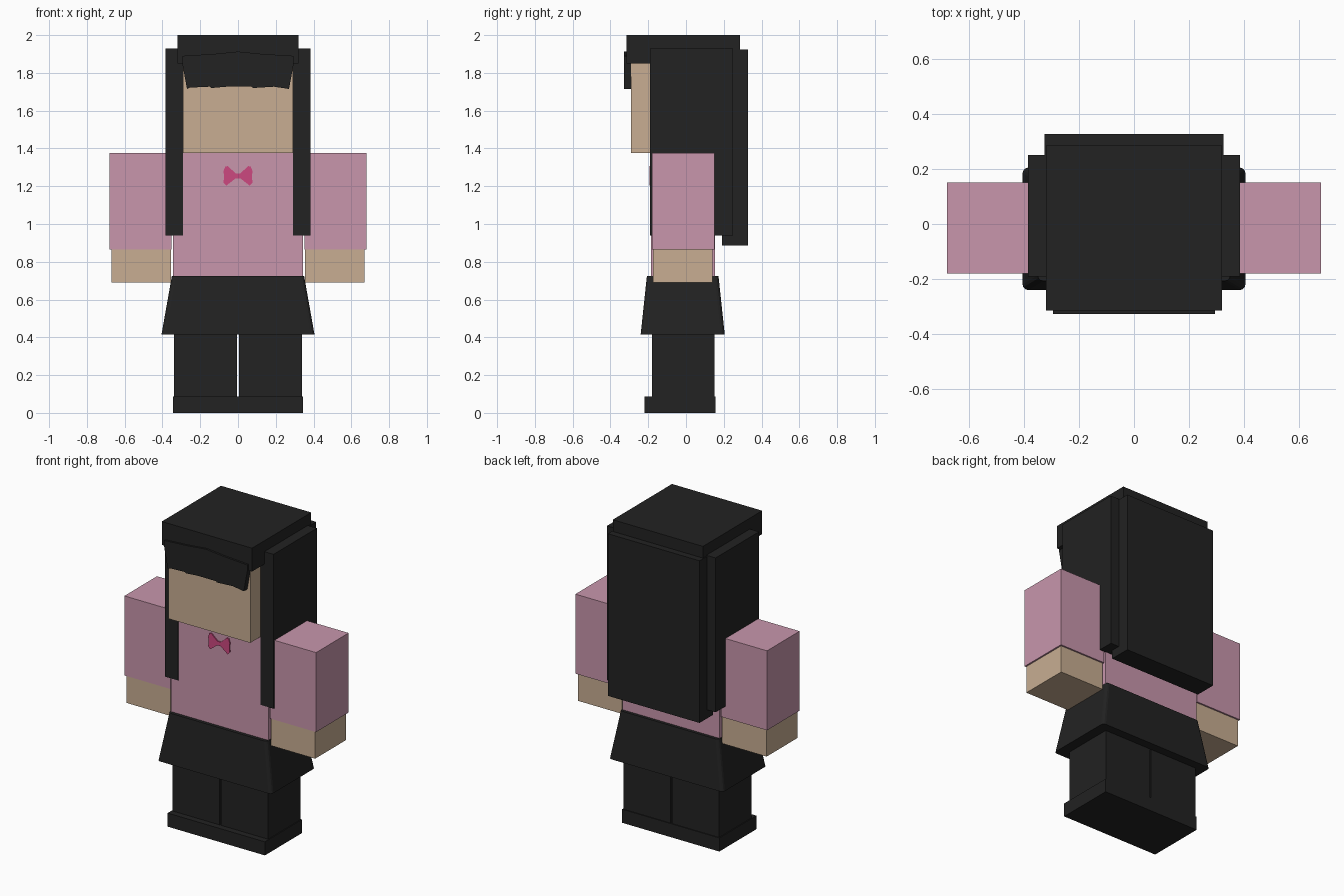
import bpy
import bmesh

if "Cube" in bpy.data.objects:
    bpy.data.objects.remove(bpy.data.objects["Cube"], do_unlink=True)


def material(name, r, g, b):
    mat = bpy.data.materials.new(name)
    mat.use_nodes = True
    mat.diffuse_color = (r, g, b, 1)
    mat.node_tree.nodes["Principled BSDF"].inputs["Base Color"].default_value = (r, g, b, 1)
    return mat


black = material("black", 0.016, 0.016, 0.016)
pink = material("pink cloth", 0.578, 0.305, 0.413)
skin = material("skin", 0.578, 0.423, 0.287)
magenta = material("bow magenta", 0.604, 0.065, 0.216)


def finish(name, bm, mat):
    bmesh.ops.recalc_face_normals(bm, faces=bm.faces)
    mesh = bpy.data.meshes.new(name)
    bm.to_mesh(mesh)
    bm.free()
    mesh.materials.append(mat)
    obj = bpy.data.objects.new(name, mesh)
    bpy.context.collection.objects.link(obj)
    return obj


def box(name, mat, x, y, z):
    """Box between the given (low, high) limits on each axis."""
    bm = bmesh.new()
    bmesh.ops.create_cube(bm, size=1)
    for v in bm.verts:
        v.co = [lim[0] if c < 0 else lim[1] for c, lim in zip(v.co, (x, y, z))]
    return finish(name, bm, mat)


def plate(name, mat, outline, y_front, y_back):
    """Outline in x and z, extruded backwards."""
    bm = bmesh.new()
    face = bm.faces.new([bm.verts.new((x, y_front, z)) for x, z in outline])
    ext = bmesh.ops.extrude_face_region(bm, geom=[face])
    for v in ext["geom"]:
        if isinstance(v, bmesh.types.BMVert):
            v.co.y = y_back
    return finish(name, bm, mat)


# Head, torso and shoes
box("head", skin, (-0.29, 0.29), (-0.29, 0.28), (1.375, 1.9))
box("torso", pink, (-0.345, 0.345), (-0.186, 0.153), (0.7, 1.375))
box("shoes", black, (-0.345, 0.345), (-0.22, 0.155), (0, 0.087))

# Mirrored limbs and side hair
for side, s in (("left", 1), ("right", -1)):
    def pair(name, mat, inner, outer, y, z):
        box(side + "_" + name, mat, sorted((s * inner, s * outer)), y, z)
    pair("sleeve", pink, 0.352, 0.68, (-0.18, 0.15), (0.865, 1.375))
    pair("hand", skin, 0.355, 0.67, (-0.175, 0.14), (0.69, 0.865))
    pair("leg", black, 0.004, 0.34, (-0.18, 0.15), (0.08, 0.5))
    pair("side_hair", black, 0.291, 0.385, (-0.19, 0.25), (0.94, 1.93))

# Hair
box("back_hair", black, (-0.325, 0.325), (0.19, 0.327), (0.885, 1.925))
box("hair_cap", black, (-0.32, 0.32), (-0.315, 0.285), (1.85, 2))
fringe = [(-0.27, 1.715), (-0.255, 1.722), (-0.15, 1.727), (-0.14, 1.72),
          (-0.06, 1.727), (0.07, 1.727), (0.08, 1.72), (0.19, 1.727),
          (0.27, 1.715), (0.295, 1.85), (0.295, 1.89), (0.13, 1.9), (0, 1.913),
          (-0.13, 1.9), (-0.295, 1.89), (-0.295, 1.85)]
plate("fringe", black, fringe, -0.327, -0.292)

# Flared skirt with softened corners
skirt = box("skirt", black, (-0.405, 0.405), (-0.24, 0.205), (0.415, 0.725))
for v in skirt.data.vertices:
    if v.co.z > 0.6:
        v.co.x *= 0.35 / 0.405
        v.co.y = -0.207 if v.co.y < 0 else 0.172
bm = bmesh.new()
bm.from_mesh(skirt.data)
corners = [e for e in bm.edges if abs(e.verts[0].co.z - e.verts[1].co.z) > 0.1]
bmesh.ops.bevel(bm, geom=corners, offset=0.02, segments=3, profile=0.5, affect="EDGES")
bm.to_mesh(skirt.data)
bm.free()

# Bow on the chest
half = [(0.012, 1.268), (0.055, 1.307), (0.068, 1.303), (0.077, 1.28),
        (0.073, 1.25), (0.077, 1.22), (0.062, 1.203), (0.012, 1.242)]
bow = half + [(-x, z) for x, z in reversed(half)]
plate("bow", magenta, bow, -0.193, -0.185)
